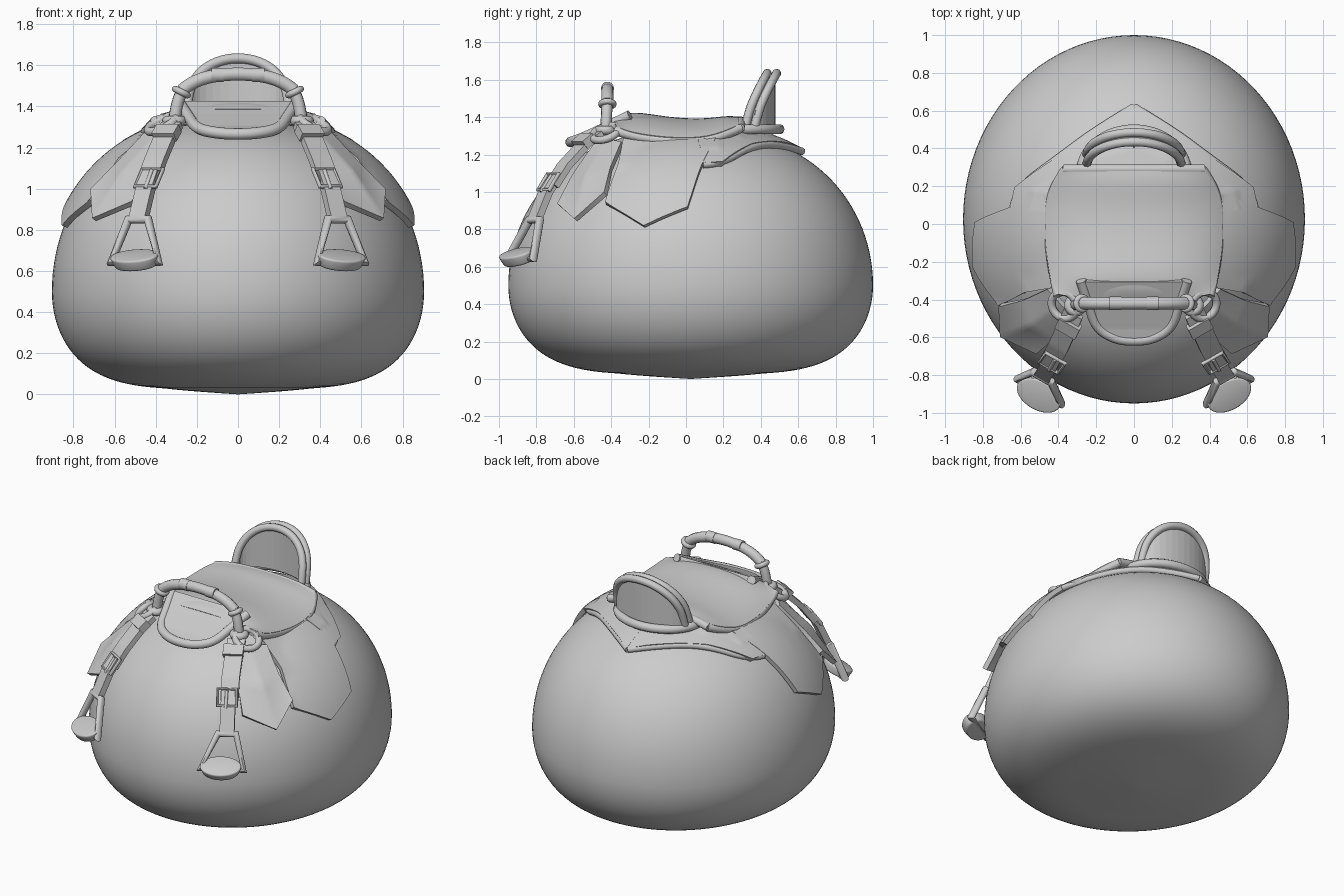
import bpy, bmesh, math
from mathutils import Vector, Matrix

if "Cube" in bpy.data.objects:
    bpy.data.objects.remove(bpy.data.objects["Cube"])

GREY = (0.6, 0.6, 0.6, 1)
mat = bpy.data.materials.new("plain grey")
mat.use_nodes = True
mat.diffuse_color = GREY
bsdf = next(n for n in mat.node_tree.nodes if n.type == "BSDF_PRINCIPLED")
bsdf.inputs["Base Color"].default_value = GREY
V = Vector


def finish(ob, name, mirror=False):
    """Bake modifiers or curve to a mesh, optionally mirror, then smooth."""
    if mirror and ob.type == "MESH":
        ob.modifiers.new("mirror", "MIRROR").use_mirror_merge = False
    bpy.context.view_layer.update()
    dg = bpy.context.evaluated_depsgraph_get()
    mesh = bpy.data.meshes.new_from_object(ob.evaluated_get(dg))
    bpy.data.objects.remove(ob)
    new = bpy.data.objects.new(name, mesh)
    bpy.context.collection.objects.link(new)
    if mirror == "curve":
        return finish(new, name, True)
    mesh.materials.clear()
    mesh.materials.append(mat)
    bpy.ops.object.select_all(action="DESELECT")
    new.select_set(True)
    bpy.context.view_layer.objects.active = new
    bpy.ops.object.shade_smooth_by_angle(angle=math.radians(45))
    return new


def from_bmesh(bm):
    bmesh.ops.recalc_face_normals(bm, faces=bm.faces)
    mesh = bpy.data.meshes.new("mesh")
    bm.to_mesh(mesh)
    bm.free()
    ob = bpy.data.objects.new("temp", mesh)
    bpy.context.collection.objects.link(ob)
    return ob


def patch(name, rows, thick=0.03, wrap=None, soft=False, mirror=False):
    """Leather panel lofted through rows of points."""
    bm = bmesh.new()
    grid = [[bm.verts.new(p) for p in row] for row in rows]
    for a, b in zip(grid, grid[1:]):
        for i in range(len(a) - 1):
            bm.faces.new((a[i], a[i + 1], b[i + 1], b[i]))
    ob = from_bmesh(bm)
    sub = ob.modifiers.new("divide", "SUBSURF")
    sub.subdivision_type = "CATMULL_CLARK" if soft else "SIMPLE"
    sub.levels = sub.render_levels = 3
    if wrap:
        sw = ob.modifiers.new("drape", "SHRINKWRAP")
        sw.target = body
        sw.wrap_mode = "OUTSIDE"
        sw.offset = wrap
    sol = ob.modifiers.new("thickness", "SOLIDIFY")
    sol.thickness = thick
    sol.offset = 0
    return finish(ob, name, mirror)


def tube(name, pts, r, closed=False, order=3, mirror=False):
    cu = bpy.data.curves.new("path", "CURVE")
    cu.dimensions = "3D"
    cu.bevel_depth = r
    cu.bevel_resolution = 3
    cu.use_fill_caps = True
    sp = cu.splines.new("NURBS" if order > 2 else "POLY")
    sp.points.add(len(pts) - 1)
    for sp_pt, p in zip(sp.points, pts):
        sp_pt.co = (*p, 1)
    if order > 2:
        sp.order_u = order
        sp.use_endpoint_u = not closed
        sp.resolution_u = 6
    sp.use_cyclic_u = closed
    ob = bpy.data.objects.new("temp", cu)
    bpy.context.collection.objects.link(ob)
    return finish(ob, name, "curve" if mirror else False)


def ring(name, centre, axis, radius, r):
    q = V(axis).to_track_quat("Z", "Y")
    pts = [V(centre) + q @ V((math.cos(a), math.sin(a), 0)) * radius
           for a in (i * math.tau / 16 for i in range(16))]
    tube(name, pts, r, closed=True, mirror=True)


def body_z(x, y):
    r = min(1, math.hypot(x / 0.905, (y - 0.025) / 0.975))
    return 0.5 + 0.83 * math.sqrt(1 - r ** 2.4)


def on(x, y, h=0.02):
    return V((x, y, body_z(x, y) + h))


# Rounded body, flattened underneath
bm = bmesh.new()
bmesh.ops.create_uvsphere(bm, u_segments=96, v_segments=64, radius=1)
for v in bm.verts:
    r = min(1, math.hypot(v.co.x, v.co.y))
    x, y = v.co.x * 0.905, v.co.y * 0.975 + 0.025
    if v.co.z >= 0:
        z = body_z(x, y)
    else:
        z = 0.5 - 0.475 * math.sqrt(1 - r ** 4.3) - 0.025 * max(0, 1 - r / 0.4)
    v.co = (x, y, z)
body = finish(from_bmesh(bm), "round_body")

# Rear blanket with rolled edge
outer = [(0, 0.62), (0.2, 0.5), (0.4, 0.35), (0.62, 0.19), (0.64, 0.09)]
inner = [(0, 0.2), (0.15, 0.2), (0.3, 0.18), (0.42, 0.16), (0.45, 0.06)]
patch("rear_blanket", [[on(*p) for p in outer],
                       [on((p[0] + q[0]) / 2, (p[1] + q[1]) / 2, 0.03) for p, q in zip(outer, inner)],
                       [on(*q, 0.03) for q in inner]], 0.035, 0.02, mirror=True)
tube("blanket_edge", [on(*p, 0.025) for p in outer], 0.02, mirror=True)

# Side flaps, large behind and small in front
patch("small_flap", [
    [(0.33, -0.47, 1.27), (0.38, -0.42, 1.27), (0.45, -0.34, 1.26)],
    [(0.42, -0.60, 1.08), (0.55, -0.53, 1.08), (0.58, -0.40, 1.12)],
    [(0.51, -0.68, 0.93), (0.70, -0.59, 0.85), (0.71, -0.43, 0.99)]], 0.03, 0.02, mirror=True)
patch("large_flap", [
    [(0.38, -0.33, 1.3), (0.40, -0.10, 1.3), (0.42, 0.17, 1.3)],
    [(0.57, -0.36, 1.14), (0.66, -0.16, 1.12), (0.66, 0.08, 1.12)],
    [(0.71, -0.43, 0.94), (0.83, -0.22, 0.81), (0.82, 0.01, 0.91)]], 0.03, 0.025, mirror=True)

# Seat: y, half width, centre height, edge height
seat = [(-0.38, 0.41, 1.37, 1.33), (-0.30, 0.43, 1.42, 1.30), (-0.10, 0.46, 1.38, 1.27),
        (0.10, 0.46, 1.37, 1.27), (0.22, 0.42, 1.39, 1.31), (0.29, 0.37, 1.38, 1.34)]
steps = (-1, -0.85, -0.5, 0, 0.5, 0.85, 1)
rows = [[(w * s, y, zc + (ze - zc) * abs(s) ** 3) for s in steps] for y, w, zc, ze in seat]
patch("seat", rows, 0.045, soft=True)
tube("seat_side_roll", [(w - 0.01, y, ze) for y, w, zc, ze in seat], 0.026, mirror=True)
tube("seat_rear_roll", [rows[-1][i] for i in range(7)], 0.026)

# Sloping front lip with padded rim
lip = [(-0.30, 0.28, 1.41), (-0.42, 0.24, 1.35), (-0.55, 0.20, 1.29), (-0.61, 0.10, 1.27)]
patch("front_lip", [[(w * s, y, z) for s in (-1, -0.5, 0, 0.5, 1)] for y, w, z in lip], 0.035)
rim = [(w, y, z) for y, w, z in lip]
tube("lip_rim", rim + [(0, -0.62, 1.265)] + [(-x, y, z) for x, y, z in reversed(rim)], 0.028)


# Curved backrest with a double rim and base roll
def arch(t, s, dy=0.0):
    k = max(0, math.sin(t))
    return (-0.25 * math.cos(t), 0.32 + 0.12 * k + dy, 1.34 + 0.295 * s * k ** 0.7)


angles = [0.15 + (math.pi - 0.3) * i / 16 for i in range(17)]
patch("backrest_panel", [[arch(t, s, 0.02) for t in angles] for s in (0, 0.5, 1)], 0.035)
full = [math.pi * i / 16 for i in range(17)]
tube("backrest_front_rim", [arch(t, 1, -0.005) for t in full], 0.024)
tube("backrest_rear_rim", [arch(t, 1, 0.045) for t in full], 0.024)
tube("backrest_base_roll", [(-0.28 * math.cos(t), 0.27 + 0.23 * math.sin(t), 1.335)
                            for t in full], 0.028)

# Arched grip with collars, legs and base rings
tube("grip_bar", [(-0.27, -0.42, 1.48), (-0.21, -0.42, 1.535), (0, -0.42, 1.565),
                  (0.21, -0.42, 1.535), (0.27, -0.42, 1.48)], 0.033)
tube("grip_leg", [(0.26, -0.42, 1.49), (0.305, -0.425, 1.43), (0.31, -0.43, 1.3)], 0.03, mirror=True)
ring("grip_collar", (0.275, -0.42, 1.47), (0.5, 0, -1), 0.034, 0.016)
ring("grip_foot", (0.31, -0.43, 1.33), (0, 0, 1), 0.035, 0.025)
for i, x in enumerate((-0.1, 0.1)):
    tube(f"grip_wrap_{i + 1}", [(x - 0.03, -0.42, 1.553), (x + 0.03, -0.42, 1.553)], 0.036, order=2)
ring("strap_ring", (0.37, -0.43, 1.315), (0.5, -0.35, 1), 0.075, 0.021)

# Stirrup straps with buckles
side = V((0.866, 0.5, 0))
out = V((0.5, -0.866, 0))


def strap(name, pts, half, thick):
    patch(name, [[V(p) + side * half * s for s in (-1, 1)] for p in pts], thick, mirror=True)


def loop(name, top, bottom, half_top, half_bottom, r):
    top, bottom = V(top), V(bottom)
    pts = [top - side * half_top, bottom - side * half_bottom,
           bottom + side * half_bottom, top + side * half_top]
    tube(name, pts, r, closed=True, order=2, mirror=True)


strap("upper_strap", [(0.32, -0.47, 1.31), (0.35, -0.54, 1.26), (0.40, -0.65, 1.14),
                      (0.44, -0.72, 1.03)], 0.055, 0.035)
strap("lower_strap", [(0.42, -0.69, 1.09), (0.45, -0.75, 1.0), (0.485, -0.81, 0.85)], 0.045, 0.04)
strap("strap_keeper", [(0.335, -0.52, 1.295), (0.36, -0.57, 1.25)], 0.062, 0.05)
loop("buckle", (0.415, -0.71, 1.095), (0.45, -0.76, 1.01), 0.058, 0.058, 0.012)
tube("buckle_pin", [(0.42, -0.72, 1.09), (0.45, -0.775, 1.0)], 0.01, order=2, mirror=True)

# Stirrup frame and tilted tread
loop("stirrup_frame", (0.485, -0.81, 0.85), (0.5, -0.885, 0.64), 0.055, 0.135, 0.024)
rot = Matrix((side, -out, V((0, 0, 1)))).transposed().to_4x4()
tilt = Matrix.Rotation(math.radians(22), 4, "X")
place = Matrix.Translation((0.5, -0.9, 0.65)) @ rot @ tilt @ Matrix.Diagonal((0.13, 0.085, 0.06, 1))
bm = bmesh.new()
bmesh.ops.create_cone(bm, cap_ends=True, segments=32, radius1=0.85, radius2=1, depth=1, matrix=place)
tread = from_bmesh(bm)
bev = tread.modifiers.new("soft edge", "BEVEL")
bev.width = 0.012
bev.segments = 3
finish(tread, "stirrup_tread", True)
